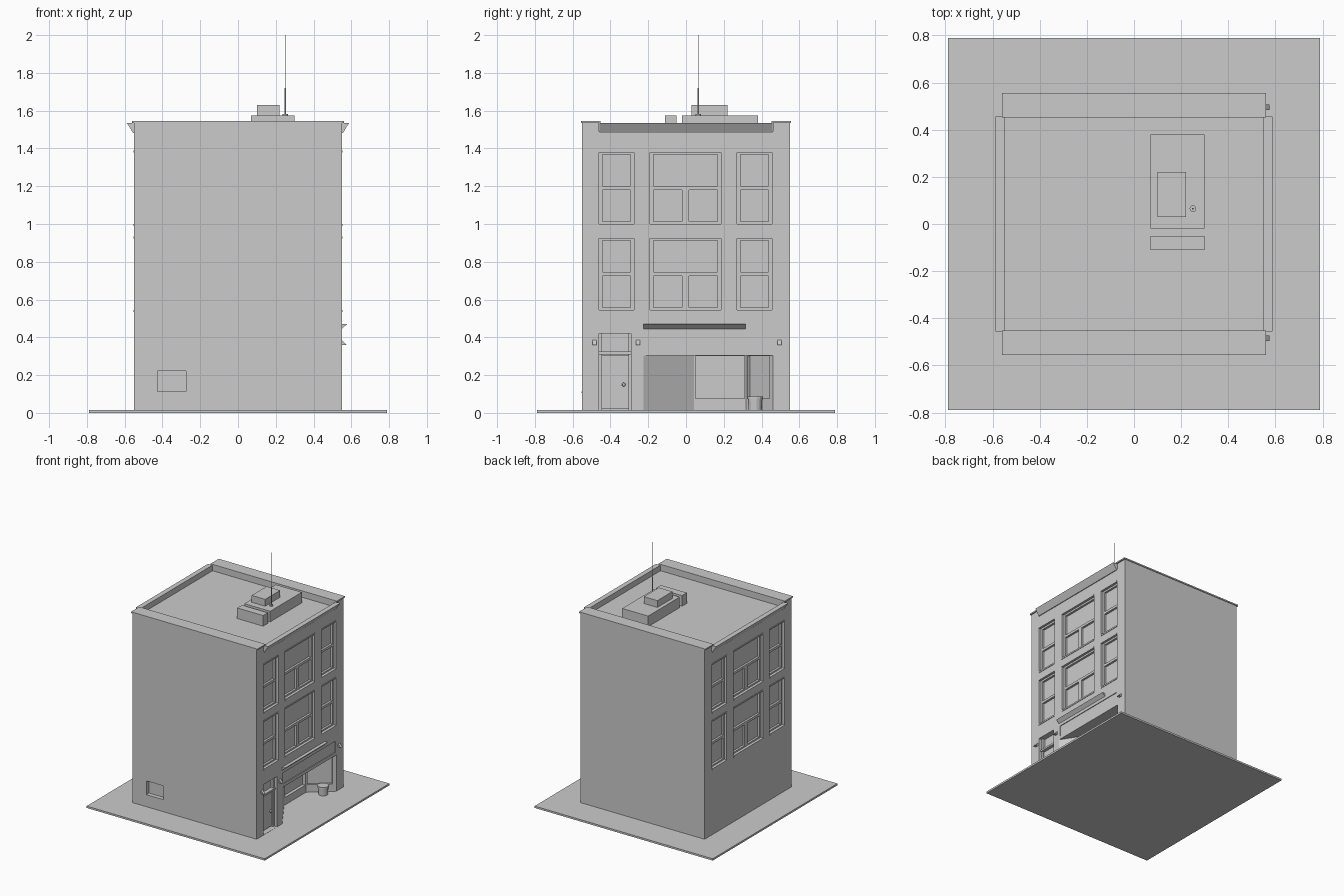
import bpy, bmesh, math
from mathutils import Vector

if "Cube" in bpy.data.objects:
    bpy.data.objects.remove(bpy.data.objects["Cube"])


def prism(name, pts, axis, a, b):
    """Extrude a 2D profile along an axis: 'y' takes (x, z) points, 'z' takes (x, y)."""
    def place(p, t):
        return Vector((p[0], t, p[1])) if axis == 'y' else Vector((p[0], p[1], t))
    bm = bmesh.new()
    lo = [bm.verts.new(place(p, a)) for p in pts]
    hi = [bm.verts.new(place(p, b)) for p in pts]
    bm.faces.new(lo)
    bm.faces.new(hi)
    n = len(pts)
    for i in range(n):
        j = (i + 1) % n
        bm.faces.new((lo[i], lo[j], hi[j], hi[i]))
    bmesh.ops.recalc_face_normals(bm, faces=bm.faces)
    me = bpy.data.meshes.new(name)
    bm.to_mesh(me)
    bm.free()
    ob = bpy.data.objects.new(name, me)
    bpy.context.collection.objects.link(ob)
    return ob


def box(name, x0, x1, y0, y1, z0, z1):
    x0, x1 = sorted((x0, x1))
    return prism(name, [(x0, y0), (x1, y0), (x1, y1), (x0, y1)], 'z', z0, z1)


def cut(target, cutter):
    m = target.modifiers.new("cut", 'BOOLEAN')
    m.operation = 'DIFFERENCE'
    m.solver = 'EXACT'
    m.object = cutter
    bpy.context.view_layer.objects.active = target
    bpy.ops.object.modifier_apply(modifier=m.name)
    bpy.data.objects.remove(cutter, do_unlink=True)


def cyl(name, x, y, z0, z1, r, n=12, r2=None):
    bpy.ops.mesh.primitive_cone_add(vertices=n, radius1=r, radius2=r if r2 is None else r2,
                                    depth=z1 - z0, location=(x, y, (z0 + z1) / 2))
    bpy.context.object.name = name
    return bpy.context.object


# Ground plate and main block
box("pavement", -.79, .79, -.79, .79, 0, .015)
body = box("building", -.55, .55, -.55, .55, .015, 1.49)

# Upper windows on both street faces
WIN_Y = [(-.46, -.275), (-.19, .185), (.27, .455)]
WIN_Z = [(.54, .93), (.995, 1.385)]
for s in (1, -1):
    for z0, z1 in WIN_Z:
        for k, (y0, y1) in enumerate(WIN_Y):
            cut(body, box("cutter", s * .515, s * .6, y0, y1, z0, z1))
            xa, xb, w = s * .514, s * .532, .018
            zm = (z0 + z1) / 2
            box("window_jamb", xa, xb, y0, y0 + w, z0, z1)
            box("window_jamb", xa, xb, y1 - w, y1, z0, z1)
            box("window_head", xa, xb, y0, y1, z1 - w, z1)
            box("window_bottom_rail", xa, xb, y0, y1, z0, z0 + w)
            box("window_mid_rail", xa, xb, y0, y1, zm - .01, zm + .01)
            if k == 1:
                box("window_mullion", xa, xb, -.02, .016, z0, zm)
            box("window_sill", s * .515, s * .554, y0, y1, z0 - .006, z0 + .006)
            box("window_lintel", s * .535, s * .554, y0, y1, z1 - .006, z1 + .004)

# Shop entrance: alcove with slanted sides, then display panes above a low bulkhead
cut(body, prism("cutter", [(.6, -.225), (.55, -.225), (.38, .042), (.38, .318),
                           (.55, .46), (.6, .46)], 'z', .0, .305))
cut(body, box("cutter", .355, .40, .05, .31, .075, .3))
cut(body, prism("cutter", [(.39, .322), (.53, .439), (.516, .456), (.376, .339)],
                'z', .075, .3))
cut(body, box("cutter", .544, .6, -.215, .45, .33, .42))

# Side door with transom
cut(body, box("cutter", .505, .6, -.46, -.29, .016, .42))
box("door", .5, .515, -.45, -.30, .022, .305)
box("door_top_bar", .5, .535, -.46, -.29, .31, .325)
for y0, y1 in ((-.46, -.445), (-.305, -.29)):
    box("door_post", .5, .525, y0, y1, .016, .42)
bpy.ops.mesh.primitive_uv_sphere_add(segments=12, ring_count=8, radius=.01,
                                     location=(.523, -.33, .15))
bpy.context.object.name = "door_knob"

# Low window in the plain front wall
cut(body, box("cutter", -.425, -.275, -.6, -.52, .11, .222))
box("low_window_sill", -.425, -.275, -.554, -.52, .105, .114)

# Shop ledge and wall lamps
prism("shop_ledge", [(.545, .47), (.577, .47), (.545, .44)], 'y', -.225, .315)
for y in (-.485, -.255, .495):
    prism("wall_lamp", [(.545, .385), (.55, .385), (.574, .36), (.545, .36)], 'y', y - .011, y + .011)

# Parapets with caps on the plain sides, sloped cornices on the window sides
for s in (1, -1):
    y0, y1 = sorted((s * .46, s * .55))
    box("parapet", -.55, .55, y0, y1, 1.49, 1.535)
    y0, y1 = sorted((s * .452, s * .556))
    box("parapet_cap", -.56, .56, y0, y1, 1.535, 1.546)
    prism("cornice", [(s * .548, 1.483), (s * .556, 1.483), (s * .588, 1.535), (s * .548, 1.535)],
          'y', -.457, .457)

# Rooftop equipment and antenna
box("roof_unit", .07, .30, -.02, .38, 1.49, 1.575)
box("roof_unit_small", .07, .30, -.11, -.05, 1.49, 1.575)
box("roof_unit_top", .10, .22, .03, .22, 1.575, 1.63)
cyl("antenna_foot", .25, .065, 1.575, 1.582, .014)
cyl("antenna_lower", .25, .065, 1.58, 1.72, .004, 8)
cyl("antenna_upper", .25, .065, 1.72, 2.0, .002, 6)

# Barrel by the shop entrance
cyl("barrel", .5, .366, .015, .078, .035, 14, .038)
cyl("barrel_rim", .5, .366, .074, .086, .042, 14)
